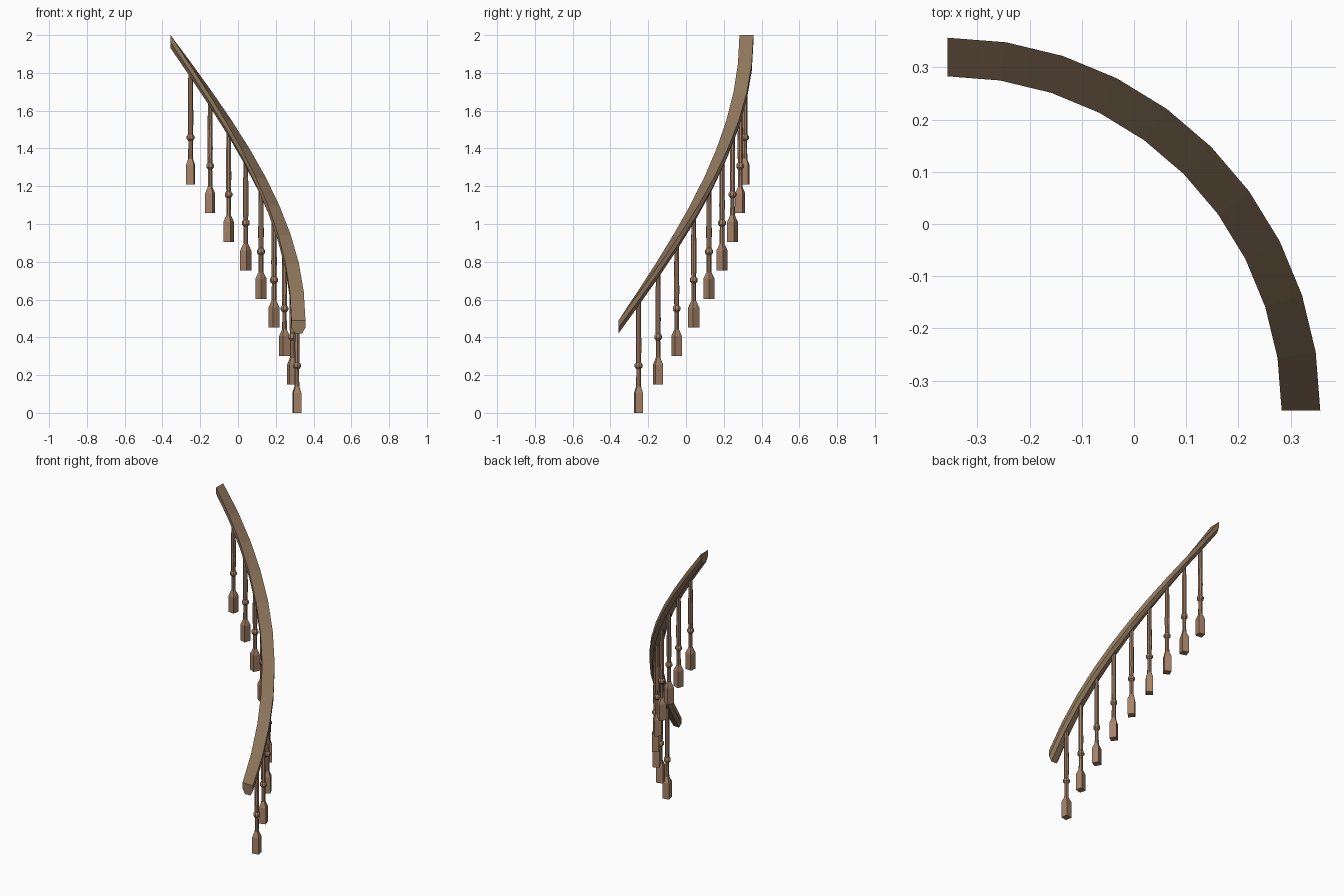
import bpy, bmesh, math
from mathutils import Matrix, Vector

if "Cube" in bpy.data.objects:
    bpy.data.objects.remove(bpy.data.objects["Cube"])

CX = CY = -0.357      # centre of the quarter turn
R = 0.677             # centreline radius
STEPS = 10
RISE = 0.151          # height gained per step
TOP0 = 0.49           # rail top at its lower end


def material(name, rgb):
    m = bpy.data.materials.new(name)
    m.diffuse_color = (*rgb, 1)
    m.use_nodes = True
    m.node_tree.nodes["Principled BSDF"].inputs["Base Color"].default_value = m.diffuse_color
    return m


def loft(name, rings, mat):
    """Skin a list of equal-length closed rings and cap both ends."""
    bm = bmesh.new()
    loops = [[bm.verts.new(p) for p in ring] for ring in rings]
    n = len(loops[0])
    for a, b in zip(loops, loops[1:]):
        for i in range(n):
            j = (i + 1) % n
            bm.faces.new((a[i], a[j], b[j], b[i]))
    bm.faces.new(loops[0][::-1])
    bm.faces.new(loops[-1])
    bmesh.ops.recalc_face_normals(bm, faces=bm.faces)
    me = bpy.data.meshes.new(name)
    bm.to_mesh(me)
    bm.free()
    me.materials.append(mat)
    ob = bpy.data.objects.new(name, me)
    bpy.context.collection.objects.link(ob)
    return ob


def square(h, z):
    return [Vector((x * h, y * h, z)) for x, y in
            ((1, 0), (1, 1), (0, 1), (-1, 1), (-1, 0), (-1, -1), (0, -1), (1, -1))]


def octagon(r, z):
    return [Vector((r * math.cos(i * math.pi / 4), r * math.sin(i * math.pi / 4), z))
            for i in range(8)]


rail_mat = material("rail_wood", (0.27, 0.18, 0.105))
post_mat = material("baluster_wood", (0.38, 0.225, 0.14))

# Handrail: chamfered section (radial offset, drop from top) swept up the turn
section = [(-0.037, 0), (0.037, 0), (0.037, -0.038), (0.020, -0.069),
           (-0.020, -0.069), (-0.037, -0.038)]
rings = []
for k in range(STEPS + 1):
    a = math.radians(9 * k)
    rings.append([Vector((CX + (R + d) * math.cos(a), CY + (R + d) * math.sin(a),
                          TOP0 + RISE * k + z)) for d, z in section])
loft("handrail", rings, rail_mat)

# Balusters: square foot, tapered shoulder, turned shaft with a ring
profile = [square(0.021, 0), square(0.021, 0.105), octagon(0.013, 0.14),
           octagon(0.012, 0.232), octagon(0.021, 0.243), octagon(0.021, 0.257),
           octagon(0.013, 0.268), octagon(0.015, 0.34), octagon(0.012, 0.605)]
for k in range(1, STEPS):
    a = math.radians(9 * k)
    ob = loft(f"baluster_{k}", profile, post_mat)
    ob.matrix_world = (Matrix.Translation((CX + R * math.cos(a), CY + R * math.sin(a),
                                           RISE * (k - 1)))
                       @ Matrix.Rotation(a, 4, 'Z'))
